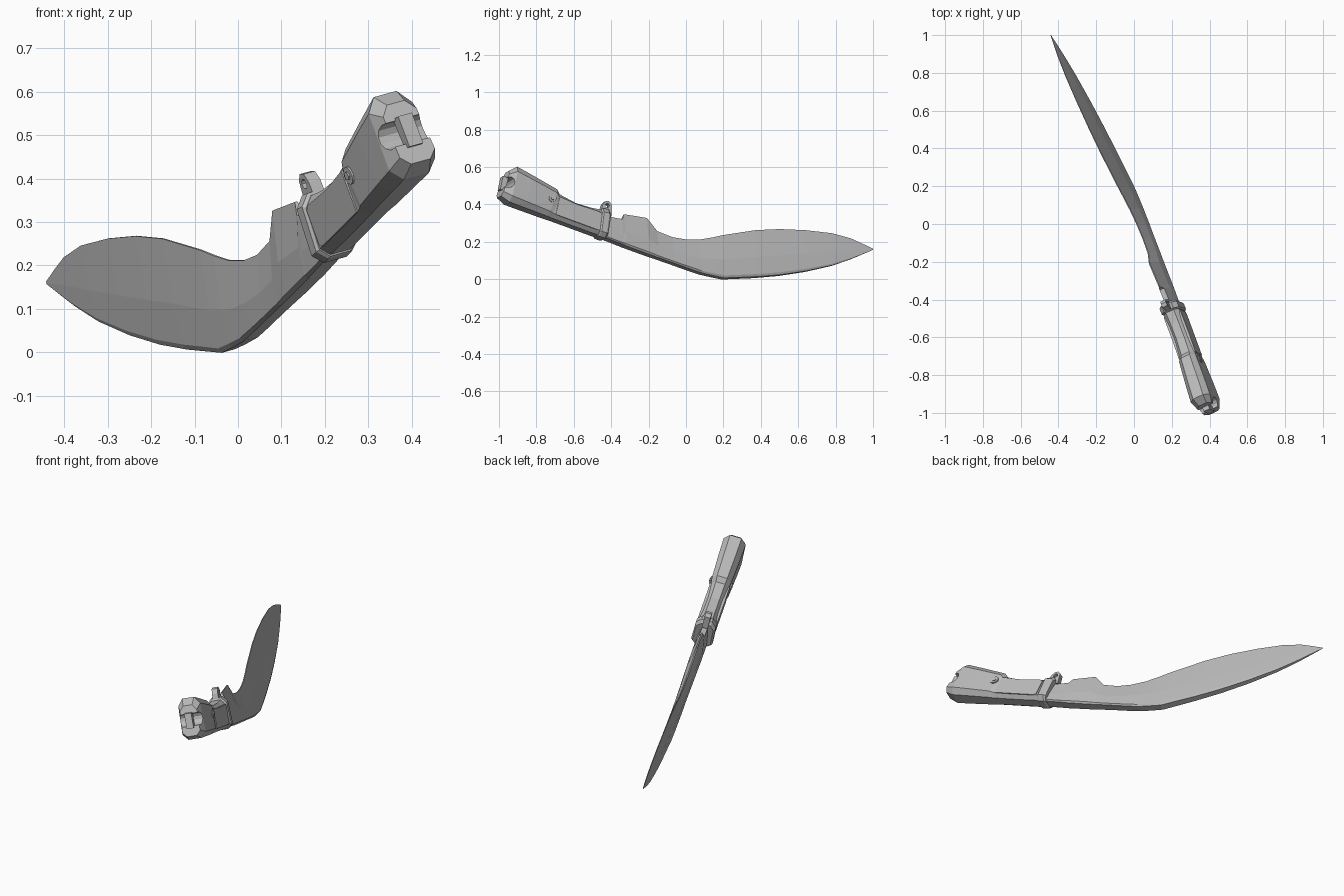
import bpy, bmesh, math
from mathutils import Vector

steel = bpy.data.materials.new("grey steel")
steel.diffuse_color = (0.5, 0.5, 0.5, 1)

# The knife lies in a tilted plane: positions are given as (y, z) plus a
# distance h out of that plane along its normal.
NORMAL = Vector((1, 0.47, 0.276)).normalized()


def place(y, z, h=0.0):
    return Vector((0.073 - 0.47 * y - 0.276 * z, y, z)) + NORMAL * h


def loft(name, rings):
    """Skin a list of equally long closed rings and cap both ends."""
    bm = bmesh.new()
    rows = [[bm.verts.new(p) for p in ring] for ring in rings]
    n = len(rows[0])
    for a, b in zip(rows, rows[1:]):
        for i in range(n):
            j = (i + 1) % n
            bm.faces.new((a[i], a[j], b[j], b[i]))
    bm.faces.new(rows[0])
    bm.faces.new(rows[-1][::-1])
    bmesh.ops.recalc_face_normals(bm, faces=bm.faces)
    mesh = bpy.data.meshes.new(name)
    bm.to_mesh(mesh)
    bm.free()
    mesh.materials.append(steel)
    obj = bpy.data.objects.new(name, mesh)
    bpy.context.collection.objects.link(obj)
    return obj


def section(top, bottom, h, profile):
    """Cross-section between a top and a bottom point; profile = (height, width)."""
    t, b = Vector(top), Vector(bottom)
    right = [place(*b.lerp(t, u), w * h) for u, w in profile]
    left = [place(*b.lerp(t, u), -w * h) for u, w in reversed(profile)]
    return right + left


def prism(name, outline, h0, h1):
    return loft(name, [[place(y, z, h) for y, z in outline] for h in (h0, h1)])


def disc(y, z, r, n):
    return [(y + r * math.cos(2 * math.pi * i / n),
             z + r * math.sin(2 * math.pi * i / n)) for i in range(n)]


def cut(obj, cutter):
    mod = obj.modifiers.new("cut", 'BOOLEAN')
    mod.object = cutter
    mod.solver = 'EXACT'
    bpy.context.view_layer.objects.active = obj
    bpy.ops.object.modifier_apply(modifier=mod.name)
    bpy.data.objects.remove(cutter)


# Blade: y, edge height, spine height, half thickness
blade = [
    (-0.46, 0.34, 0.225, 0.030), (-0.345, 0.318, 0.180, 0.030),
    (-0.333, 0.347, 0.175, 0.030), (-0.21, 0.327, 0.130, 0.028),
    (-0.155, 0.257, 0.111, 0.027), (-0.075, 0.225, 0.083, 0.026),
    (0.0, 0.212, 0.056, 0.026), (0.075, 0.212, 0.030, 0.025),
    (0.14, 0.223, 0.015, 0.025), (0.20, 0.236, 0.003, 0.024),
    (0.37, 0.262, 0.010, 0.021), (0.50, 0.268, 0.021, 0.019),
    (0.64, 0.262, 0.042, 0.016), (0.78, 0.246, 0.073, 0.012),
    (0.88, 0.219, 0.107, 0.008), (0.94, 0.192, 0.132, 0.005),
    (1.0, 0.163, 0.157, 0.001)]
rings = []
for y, top, bottom, h in blade:
    edge = 0.45 if y < -0.34 else 0.10
    rings.append(section((y, top), (y, bottom), h,
                         [(0, 0.75), (0.05, 1), (0.42, 0.85), (1, edge)]))
loft("blade", rings)

# Handle with bevelled section, a step behind the grip and a flared pommel
OCTAGON = [(0, 0.55), (0.14, 1), (0.83, 0.95), (1, 0.5)]
handle_stations = [
    ((-0.955, 0.575), (-1.0, 0.440), 0.046),
    ((-0.915, 0.595), (-0.958, 0.406), 0.060),
    ((-0.83, 0.548), (-0.88, 0.377), 0.058),
    ((-0.70, 0.475), (-0.755, 0.331), 0.052),
    ((-0.685, 0.448), (-0.735, 0.324), 0.047),
    ((-0.60, 0.403), (-0.64, 0.289), 0.044),
    ((-0.52, 0.378), (-0.55, 0.256), 0.045),
    ((-0.455, 0.365), (-0.475, 0.229), 0.047)]
handle = loft("handle", [section(t, b, h, OCTAGON) for t, b, h in handle_stations])

# Open notch across the pommel, bridged by a narrow lanyard bar
cut(handle, prism("pommel_cutter", disc(-0.968, 0.508, 0.030, 12), -0.2, 0.2))
prism("lanyard_bar", [(-1.0, 0.478), (-0.975, 0.472), (-0.955, 0.540),
                      (-0.985, 0.548)], -0.018, 0.018)

# Guard collar at the front of the grip
loft("guard", [section(t, b, h, OCTAGON) for t, b, h in [
    ((-0.462, 0.367), (-0.482, 0.228), 0.048),
    ((-0.455, 0.373), (-0.475, 0.223), 0.054),
    ((-0.425, 0.368), (-0.447, 0.213), 0.054),
    ((-0.415, 0.350), (-0.437, 0.215), 0.046)]])

# Pierced tab rising from the guard
tab = prism("guard_tab", [(-0.462, 0.35), (-0.452, 0.395), (-0.437, 0.414),
                          (-0.418, 0.414), (-0.405, 0.398), (-0.405, 0.335)],
            -0.015, 0.015)
cut(tab, prism("tab_cutter", disc(-0.427, 0.391, 0.011, 10), -0.1, 0.1))

# Raised side panels and rivets on both sides
for side, label in ((1, "right"), (-1, "left")):
    prism("grip_panel_" + label,
          [(-0.695, 0.430), (-0.60, 0.388), (-0.482, 0.350), (-0.472, 0.338),
           (-0.487, 0.258), (-0.50, 0.256), (-0.715, 0.335)],
          side * 0.035, side * 0.0495)
    prism("rivet_" + label, disc(-0.735, 0.42, 0.020, 12), side * 0.03, side * 0.056)
    prism("rivet_core_" + label, disc(-0.735, 0.42, 0.010, 6), side * 0.03, side * 0.060)
